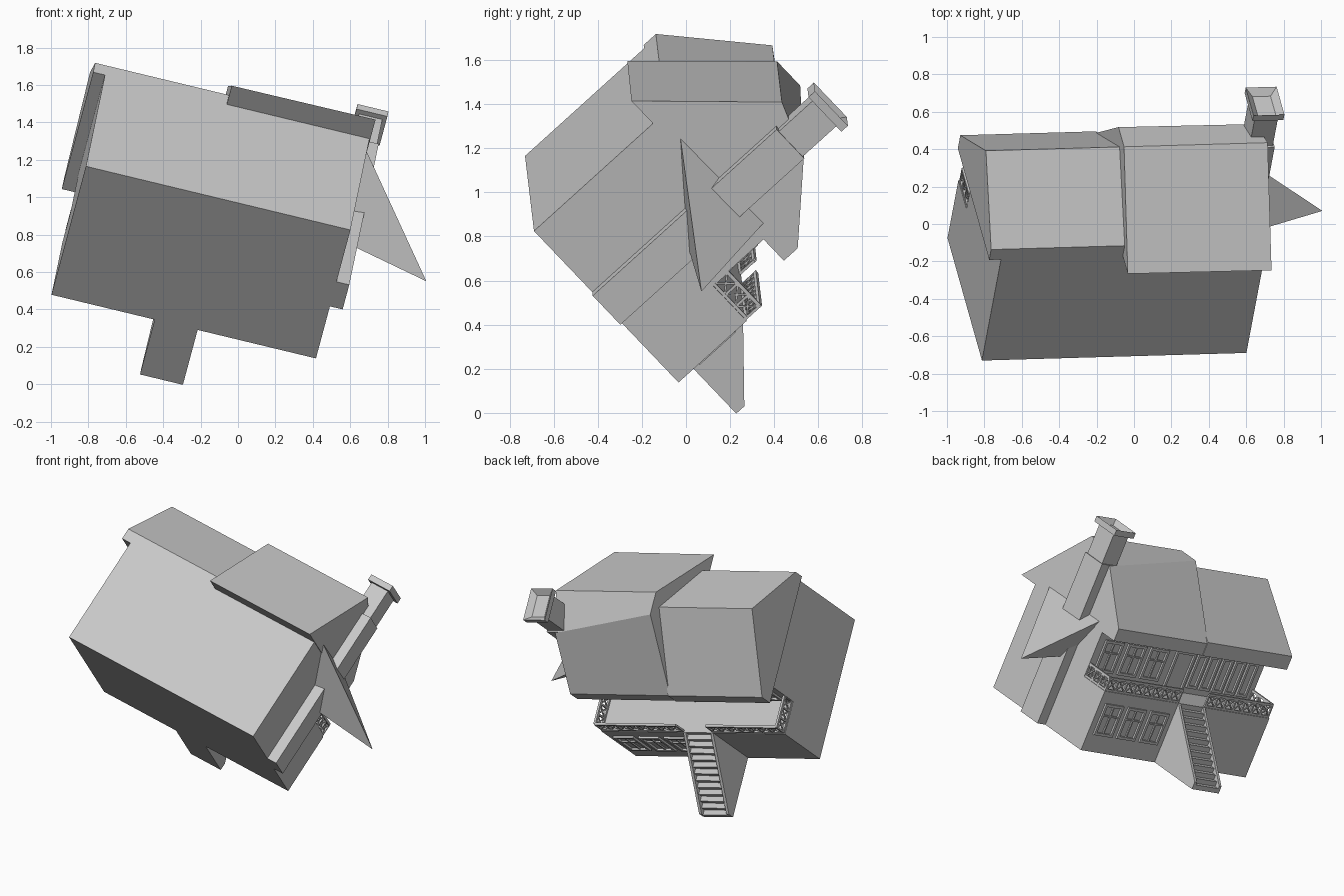
import bpy, bmesh
from mathutils import Matrix, Vector

cube = bpy.data.objects.get("Cube")
if cube:
    bpy.data.objects.remove(cube)

# Tilted house frame: x along the length, y towards the porch, z up the walls
X = Vector((0.972, 0.028, -0.234)).normalized()
Y = Vector((-0.197, 0.677, -0.708))
Y = (Y - X * Y.dot(X)).normalized()
Z = X.cross(Y)
FRAME = Matrix.Translation((-0.813, -0.73, 1.165)) @ Matrix((X, Y, Z)).transposed().to_4x4()

grey = bpy.data.materials.new("plain_grey")
grey.use_nodes = True
COLOUR = (0.58, 0.58, 0.58, 1)
grey.diffuse_color = COLOUR
grey.node_tree.nodes["Principled BSDF"].inputs["Base Color"].default_value = COLOUR


def finish(name, bm):
    bmesh.ops.recalc_face_normals(bm, faces=bm.faces)
    mesh = bpy.data.meshes.new(name)
    bm.to_mesh(mesh)
    bm.free()
    mesh.materials.append(grey)
    ob = bpy.data.objects.new(name, mesh)
    ob.matrix_world = FRAME
    bpy.context.collection.objects.link(ob)
    return ob


def add_box(bm, lo, hi):
    lo, hi = Vector(lo), Vector(hi)
    m = Matrix.Translation((lo + hi) / 2) @ Matrix.Diagonal((*(hi - lo), 1))
    return bmesh.ops.create_cube(bm, size=1, matrix=m)["verts"]


def box(name, lo, hi):
    bm = bmesh.new()
    add_box(bm, lo, hi)
    return finish(name, bm)


def add_bar(bm, p, q, t):
    """Square bar of thickness t between two points."""
    p, q = Vector(p), Vector(q)
    m = Matrix.Translation((p + q) / 2) @ (q - p).to_track_quat("Z", "Y").to_matrix().to_4x4()
    bmesh.ops.create_cube(bm, size=1, matrix=m @ Matrix.Diagonal((t, t, (q - p).length, 1)))


def loft(name, x0, section0, x1, section1):
    """Solid between two (y, z) sections."""
    bm = bmesh.new()
    a = [bm.verts.new((x0, y, z)) for y, z in section0]
    b = [bm.verts.new((x1, y, z)) for y, z in section1]
    n = len(a)
    bm.faces.new(a)
    bm.faces.new(b[::-1])
    for i in range(n):
        j = (i + 1) % n
        bm.faces.new((a[i], b[i], b[j], a[j]))
    return finish(name, bm)


LENGTH, DEPTH, DECK, EAVE, WALL = 1.455, 0.967, 0.42, 0.735, 0.74

# Walls
box("ground_floor", (0, 0, 0), (LENGTH, DEPTH, DECK))
box("upper_floor", (0, 0, DECK), (LENGTH, WALL, EAVE))

# Roof: plain half with a gable overhang, and a taller half with a wide rear eave
left = [(0, EAVE), (0, 0.81), (0.4, 1.16), (0.88, 0.83), (0.88, EAVE)]
loft("left_roof", -0.065, left, 0.68, left)
tall_a = [(-0.14, EAVE), (0.325, 1.23), (0.48, 1.23), (0.875, 0.82), (0.875, EAVE)]
tall_b = [(-0.145, EAVE), (0.325, 1.23), (0.58, 1.13), (0.875, 0.82), (0.875, EAVE)]
loft("right_roof", 0.67, tall_a, LENGTH + 0.005, tall_b)

# Chimney with a hollow cap
box("chimney_base", (1.385, 0.39, 0), (1.525, 0.575, 1.135))
box("chimney_neck", (1.39, 0.405, 1.1), (1.518, 0.565, 1.35))
bm = bmesh.new()
add_box(bm, (1.37, 0.375, 1.345), (1.54, 0.595, 1.385))
bm.faces.ensure_lookup_table()
top = max(bm.faces, key=lambda f: f.calc_center_median().z)
bmesh.ops.inset_region(bm, faces=[top], thickness=0.05)
bmesh.ops.translate(bm, verts=top.verts, vec=(0, 0, -0.035))
finish("chimney_cap", bm)

# Pointed side canopy
bm = bmesh.new()
for p in ((1.44, 0.115, 0.793), (1.44, 0.685, 0.8), (1.935, 0.632, 0.432), (1.175, 0.46, 0.484)):
    bm.verts.new(p)
bmesh.ops.convex_hull(bm, input=bm.verts)
finish("side_canopy", bm)

# Staircase: solid stepped core between two sloping stringers
S0, S1, FOOT, STEPS = 0.568, 0.804, 1.38, 12
bm = bmesh.new()
run = (FOOT - DEPTH) / STEPS
for i in range(STEPS):
    add_box(bm, (S0 + 0.02, DEPTH + i * run, 0),
            (S1 - 0.02, DEPTH + (i + 1) * run, DECK * (STEPS - i) / (STEPS + 1)))
finish("stair_steps", bm)
side = [(DEPTH, 0), (FOOT, 0), (FOOT, 0.05), (DEPTH, DECK)]
for name, x in (("left_stringer", S1 - 0.02), ("right_stringer", S0)):
    loft(name, x, side, x + 0.02, side)


# Porch railings with crossed lattice
def railing(name, p, q, panels):
    bm = bmesh.new()
    p, q = Vector(p), Vector(q)
    up = Vector((0, 0, 0.09))
    low = Vector((0, 0, 0.008))
    add_bar(bm, p + up, q + up, 0.016)
    add_bar(bm, p + low, q + low, 0.014)
    for i in range(panels + 1):
        a = p.lerp(q, i / panels)
        add_bar(bm, a, a + up, 0.012)
        if i < panels:
            b = p.lerp(q, (i + 1) / panels)
            add_bar(bm, a + low, b + up, 0.008)
            add_bar(bm, a + up, b + low, 0.008)
    finish(name, bm)


EDGE = DEPTH - 0.01
railing("front_railing_left", (S1, EDGE, DECK), (LENGTH - 0.01, EDGE, DECK), 8)
railing("front_railing_right", (0.01, EDGE, DECK), (S0, EDGE, DECK), 7)
railing("end_railing_left", (LENGTH - 0.01, WALL, DECK), (LENGTH - 0.01, EDGE, DECK), 3)
railing("end_railing_right", (0.01, WALL, DECK), (0.01, EDGE, DECK), 3)


# Framed windows and door on the porch side
def window(name, x, y, z, w, h, split=True):
    bm = bmesh.new()
    t, d = 0.018, 0.014
    for s in (-1, 1):
        cx = x + s * (w - t) / 2
        add_box(bm, (cx - t / 2, y, z), (cx + t / 2, y + d, z + h))
        cz = z + h / 2 + s * (h - t) / 2
        add_box(bm, (x - w / 2, y, cz - t / 2), (x + w / 2, y + d, cz + t / 2))
    if split:
        add_box(bm, (x - 0.005, y, z), (x + 0.005, y + d * 0.7, z + h))
        add_box(bm, (x - w / 2, y, z + h * 0.6), (x + w / 2, y + d * 0.7, z + h * 0.6 + 0.01))
    finish(name, bm)


for i in range(3):
    window(f"ground_window_{i + 1}", 0.93 + i * 0.2, DEPTH, 0.12, 0.16, 0.22)
    window(f"upper_window_{i + 1}", 0.92 + i * 0.2, WALL, 0.47, 0.16, 0.22)
window("front_door", 0.69, WALL, DECK, 0.17, 0.28, False)
for i in range(5):
    window(f"narrow_panel_{i + 1}", 0.1 + i * 0.11, WALL, 0.46, 0.09, 0.24, False)
